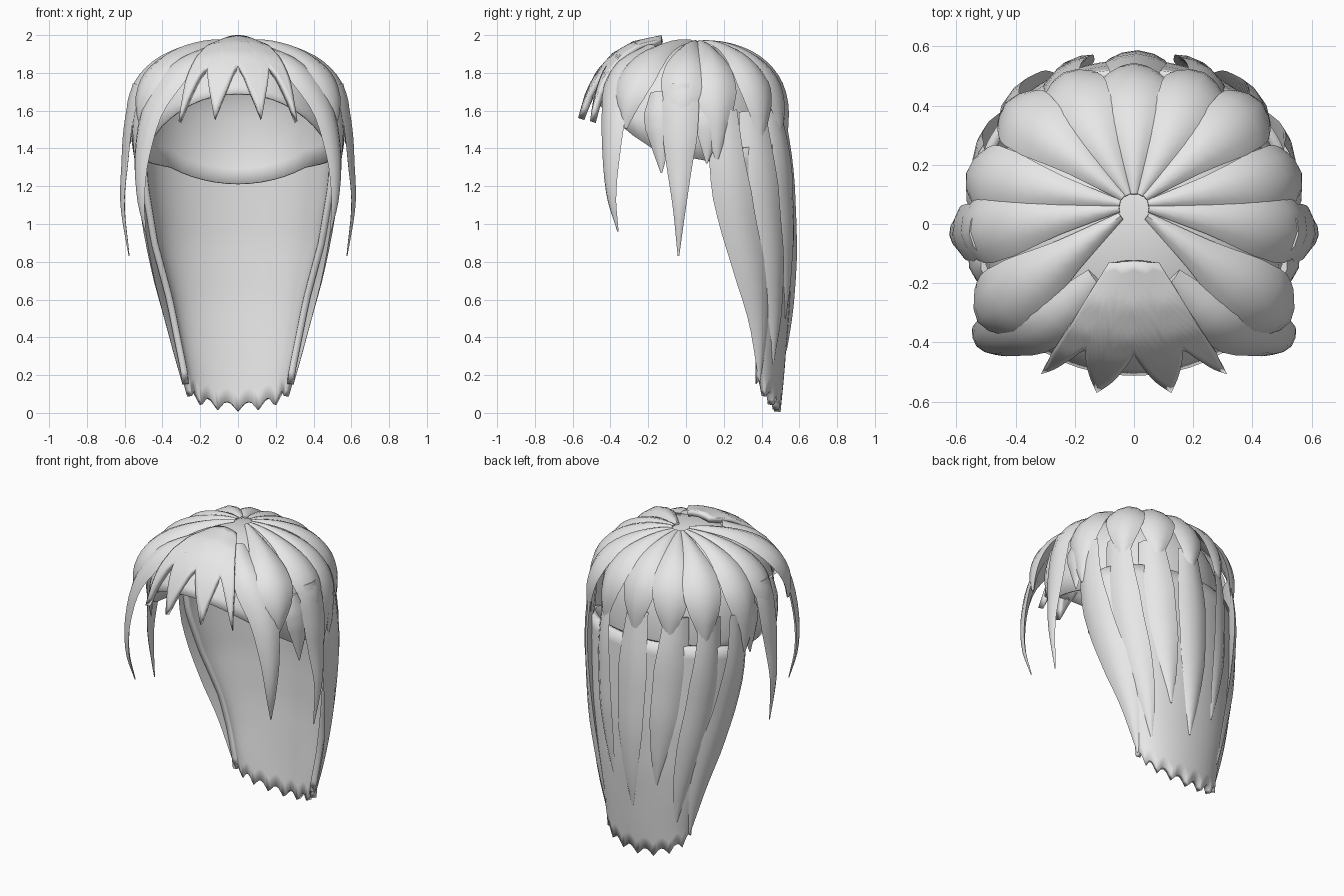
import bpy, bmesh, math
from mathutils import Vector

if "Cube" in bpy.data.objects:
    bpy.data.objects.remove(bpy.data.objects["Cube"])

hair = bpy.data.materials.new("hair_grey")
hair.diffuse_color = (0.8, 0.8, 0.8, 1)
hair.use_nodes = True
hair.node_tree.nodes["Principled BSDF"].inputs["Base Color"].default_value = hair.diffuse_color


def lerp(table, v):
    """Piecewise linear lookup; table is [(key, value), ...] with rising keys."""
    if v <= table[0][0]:
        return table[0][1]
    for (a, p), (b, q) in zip(table, table[1:]):
        if v <= b:
            return p + (q - p) * (v - a) / (b - a)
    return table[-1][1]


def catmull(pts, n):
    """Smooth resampling of a list of vectors."""
    pts = [Vector(p) for p in pts]
    ext = [2 * pts[0] - pts[1]] + pts + [2 * pts[-1] - pts[-2]]
    out = []
    for k in range(n + 1):
        f = k / n * (len(pts) - 1)
        i = min(int(f), len(pts) - 2)
        t = f - i
        a, b, c, d = ext[i:i + 4]
        out.append(0.5 * (2 * b + (c - a) * t + (2 * a - 5 * b + 4 * c - d) * t * t
                          + (3 * b - a - 3 * c + d) * t ** 3))
    return out


def finish(name, verts, faces, angle=50, thick=0, sheet=False):
    me = bpy.data.meshes.new(name)
    me.from_pydata([tuple(v) for v in verts], [], faces)
    bm = bmesh.new()
    bm.from_mesh(me)
    bmesh.ops.remove_doubles(bm, verts=bm.verts, dist=0.0005)
    bmesh.ops.recalc_face_normals(bm, faces=bm.faces)
    if sheet:  # open sheets face away from the head
        score = sum(f.normal.dot(f.calc_center_median() - Vector((0, 0, f.calc_center_median().z - 0.1)))
                    * f.calc_area() for f in bm.faces)
        if score < 0:
            bmesh.ops.reverse_faces(bm, faces=bm.faces)
    bm.to_mesh(me)
    bm.free()
    me.materials.append(hair)
    ob = bpy.data.objects.new(name, me)
    bpy.context.collection.objects.link(ob)
    if thick:
        mod = ob.modifiers.new("thickness", 'SOLIDIFY')
        mod.thickness = thick
        mod.offset = -1
    bpy.ops.object.select_all(action='DESELECT')
    ob.select_set(True)
    bpy.context.view_layer.objects.active = ob
    bpy.ops.object.shade_smooth_by_angle(angle=math.radians(angle))
    return ob


def grid_faces(rows, cols, wrap=False):
    n = cols if wrap else cols - 1
    return [(r * cols + c, r * cols + (c + 1) % cols, (r + 1) * cols + (c + 1) % cols,
             (r + 1) * cols + c) for r in range(rows - 1) for c in range(n)]


SECTION = [(-1, 0), (-0.6, 0.65), (0, 1), (0.6, 0.65), (1, 0), (0, -0.3)]


def lock(name, path, widths, thick, cy=0.03):
    """Lens-shaped strand along a path, its broad side facing away from the head."""
    verts, n = [], len(path) - 1
    wmax = max(w for _, w in widths)
    for i, p in enumerate(path):
        tan = (path[min(i + 1, n)] - path[max(i - 1, 0)]).normalized()
        out = Vector((p.x, p.y - cy, max(p.z - 1.4, 0)))
        side = tan.cross(out).normalized()
        out = side.cross(tan)
        w = lerp(widths, i / n)
        h = thick * (w / wmax) ** 0.7
        verts += [p + side * (a * w / 2) + out * (b * h) for a, b in SECTION]
    faces = grid_faces(n + 1, 6, True) + [tuple(range(6)), tuple(range(n * 6, n * 6 + 6))]
    return finish(name, verts, faces)


def dome(s):
    c = math.cos(s)
    return math.copysign(abs(c) ** 0.75, c)


# Scalp cap, cut high over the face and low at the nape
EDGE = [(-1, 1.69), (-0.9, 1.65), (-0.75, 1.58), (-0.5, 1.47), (-0.25, 1.38),
        (0.3, 1.33), (0.7, 1.30), (1, 1.21)]
verts, rows, cols = [], 13, 48
for r in range(rows):
    for c in range(cols):
        a = 2 * math.pi * c / cols
        ze = (lerp(EDGE, math.sin(a)) - 1.45) / 0.51
        smax = math.acos(math.copysign(abs(ze) ** (1 / 0.75), ze))
        s = smax * r / (rows - 1)
        ry = 0.535 if math.sin(a) < 0 else 0.5
        verts.append((0.515 * math.cos(a) * math.sin(s), -0.015 + ry * math.sin(a) * math.sin(s),
                      1.45 + 0.51 * dome(s)))
finish("scalp_cap", verts, grid_faces(rows, cols, True), 50, 0.01, sheet=True)

# Back curtain of hair with a ragged hem
WIDE = [(0, 0.285), (0.2, 0.3), (0.6, 0.38), (0.9, 0.46), (1.2, 0.51), (1.55, 0.535)]
FRONT = [(0.2, 0.37), (0.4, 0.37), (0.6, 0.345), (0.8, 0.29), (1.0, 0.23), (1.2, 0.175), (1.55, 0.14)]
BACK = [(0, 0.5), (0.2, 0.52), (0.6, 0.55), (0.9, 0.555), (1.2, 0.54), (1.55, 0.515)]


def curtain(u, z, off=0):
    a, f = u * math.pi / 2, lerp(FRONT, z)
    return Vector(((lerp(WIDE, z) + off) * math.sin(a),
                   f + (lerp(BACK, z) + off - f) * math.cos(a), z))


verts, rows, cols = [], 19, 49
for r in range(rows):
    for c in range(cols):
        u = 2 * c / (cols - 1) - 1
        hem = 0.005 + 0.145 * u * u + (0, 0.022, 0.042, 0.048, 0.042, 0.022)[c % 6]
        top = 1.42 - 0.06 * u ** 4
        verts.append(curtain(u, top + (hem - top) * r / (rows - 1)))
finish("back_curtain", verts, grid_faces(rows, cols), 50, 0.035, sheet=True)

# Long strands lying on the curtain, tucked under the crown layer
LONG = [(0, 0.15), (0.3, 0.21), (0.6, 0.18), (0.85, 0.09), (1, 0.01)]
for u, drift, tip in [(0, 0.03, 0.33), (0.32, -0.04, 0.5), (0.6, 0, 0.26), (0.9, 0.02, 0.17)]:
    for sx in ((1, -1) if u else (1,)):
        path = catmull([curtain(sx * (u + drift * t / 5), 1.6 + (tip - 1.6) * t / 5,
                                (-0.02, 0.002, 0.004, 0.004, 0.002, 0)[t]) for t in range(6)], 16)
        lock("long_strand", path, LONG, 0.033, 0.2)

# Crown layer: short strands radiating from the whorl
CROWN = [(0, 0.025), (0.25, 0.11), (0.48, 0.205), (0.66, 0.235), (0.8, 0.185), (0.92, 0.1), (1, 0.02)]
# end x, end y, last angle, width factor, thickness
for ex, ey, last, wf, th in [(0, 0.525, 91, 1, 0.04), (0.23, 0.495, 91, 1, 0.04),
                             (0.415, 0.395, 93, 1, 0.045), (0.54, 0.165, 97, 1, 0.045),
                             (0.57, -0.03, 91, 1, 0.045), (0.51, -0.32, 87, 1.1, 0.06)]:
    for sx in ((1, -1) if ex else (1,)):
        path = []
        for k in range(17):
            s = math.radians(5 + (last - 5) * k / 16)
            path.append(Vector((sx * ex * math.sin(s), 0.06 + (ey - 0.06) * math.sin(s),
                                1.45 + 0.515 * dome(s))))
        lock("crown_strand", path, [(t, w * wf) for t, w in CROWN], th)

# Hanging locks around the face and ears
EAR = [(0, 0.14), (0.12, 0.2), (0.35, 0.18), (0.6, 0.115), (0.8, 0.06), (1, 0.008)]
TAPER = [(0, 0.08), (0.3, 0.17), (0.5, 0.155), (0.75, 0.085), (1, 0.008)]
FACE = [(0, 0.1), (0.3, 0.21), (0.5, 0.155), (0.75, 0.08), (1, 0.008)]
for sx in (1, -1):
    def side(*pts):
        return catmull([(sx * x, y, z) for x, y, z in pts], 18)
    lock("face_lock", side((0.12, -0.19, 1.93), (0.29, -0.33, 1.83), (0.44, -0.375, 1.63),
                           (0.505, -0.395, 1.38), (0.515, -0.395, 1.15), (0.49, -0.36, 0.96)), FACE, 0.04)
    lock("ear_lock", side((0.53, -0.03, 1.74), (0.57, -0.03, 1.52), (0.59, -0.035, 1.32),
                          (0.605, -0.035, 1.1), (0.575, -0.04, 0.83)), EAR, 0.035)
    lock("short_lock_front", side((0.5, -0.15, 1.7), (0.53, -0.14, 1.5), (0.535, -0.13, 1.27)), TAPER, 0.03)
    lock("short_lock_rear", side((0.5, 0.11, 1.7), (0.54, 0.12, 1.52), (0.54, 0.11, 1.32)), TAPER, 0.03)

# Fringe: a raised fan ending in four spikes
SPIKE = [(0, 0.62), (0.2, 0.82), (0.4, 1), (0.53, 0.82), (0.66, 0.62), (0.85, 0.82), (1, 1)]
FY = [(0, -0.13), (0.3, -0.28), (0.5, -0.39), (0.7, -0.475), (0.85, -0.535), (1, -0.583)]
FZ = [(0, 2.0), (0.3, 1.968), (0.5, 1.905), (0.7, 1.81), (0.85, 1.70), (1, 1.565)]
FW = [(0, 0.085), (0.3, 0.165), (0.55, 0.235), (0.75, 0.28), (1, 0.315)]
verts, rows, cols = [], 13, 41
for r in range(rows):
    for c in range(cols):
        u = 2 * c / (cols - 1) - 1
        v = lerp(SPIKE, abs(u)) * r / (rows - 1)
        verts.append((lerp(FW, v) * u, lerp(FY, v) + 0.075 * u * u * v,
                      lerp(FZ, v) - 0.02 * u * u))
finish("fringe", verts, grid_faces(rows, cols), 50, 0.035, sheet=True)
